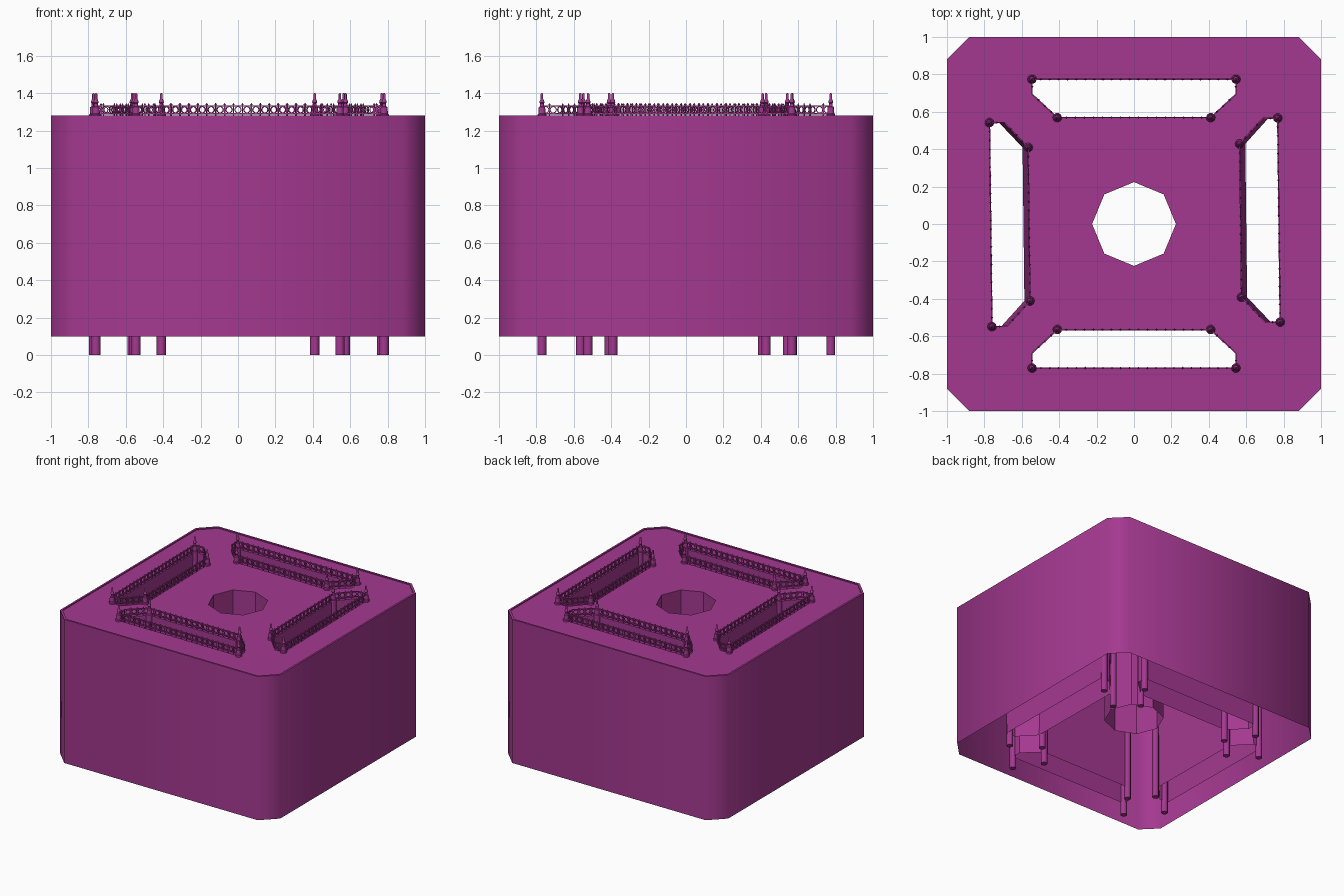
import bpy, bmesh, math
from mathutils import Vector, Matrix
from mathutils.geometry import tessellate_polygon

if "Cube" in bpy.data.objects:
    bpy.data.objects.remove(bpy.data.objects["Cube"])

TOP, DECK, BASE = 1.28, 1.272, 0.1
mat = bpy.data.materials.new("magenta")
mat.diffuse_color = (0.37, 0.04, 0.28, 1)
mat.use_nodes = True
mat.node_tree.nodes["Principled BSDF"].inputs["Base Color"].default_value = mat.diffuse_color


def finish(bm, name, smooth=None):
    me = bpy.data.meshes.new(name)
    bm.to_mesh(me)
    bm.free()
    ob = bpy.data.objects.new(name, me)
    bpy.context.collection.objects.link(ob)
    me.materials.append(mat)
    if smooth:
        bpy.ops.object.select_all(action='DESELECT')
        ob.select_set(True)
        bpy.context.view_layer.objects.active = ob
        bpy.ops.object.shade_smooth_by_angle(angle=math.radians(smooth))
    return ob


def loft(bm, rings, cap=False):
    """Skin a stack of closed loops; cap closes both ends."""
    vs = [[bm.verts.new(p) for p in r] for r in rings]
    for a, b in zip(vs, vs[1:]):
        n = len(a)
        for i in range(n):
            j = (i + 1) % n
            bm.faces.new((a[i], a[j], b[j], b[i]))
    if cap:
        bm.faces.new(vs[0][::-1])
        bm.faces.new(vs[-1])


def at(points, z, shift=(0, 0)):
    return [Vector((p[0] + shift[0], p[1] + shift[1], z)) for p in points]


def square(r, c):
    return [(r, -r + c), (r, r - c), (r - c, r), (-r + c, r),
            (-r, r - c), (-r, -r + c), (-r + c, -r), (r - c, -r)]


def octagon(r):
    return [(r * math.cos(k * math.pi / 4), r * math.sin(k * math.pi / 4)) for k in range(8)]


# Slot outline, counter-clockwise; posts stand on the marked corners
SLOT = [(-.41, .565), (.41, .565), (.545, .69), (.545, .77), (-.545, .77), (-.545, .69)]
POSTS = (0, 1, 3, 4)
# side: turn, offset, drift of the shaft towards its lower end
SIDES = {"back": (0, (0, .004), (0, 0)),
         "left": (math.pi / 2 + .012, (.004, .006), (-.03, 0)),
         "front": (math.pi, (0, 0), (0, 0)),
         "right": (-math.pi / 2 + .012, (.005, .012), (.03, 0))}
slots = {}
for side, (turn, off, drift) in SIDES.items():
    m = Matrix.Rotation(turn, 2)
    slots[side] = [m @ Vector(p) + Vector(off) for p in SLOT]

# Outer housing: thin chamfered wall with a small lip
bm = bmesh.new()
loft(bm, [at(square(1, .12), BASE), at(square(1, .12), TOP),
          at(square(.985, .115), TOP), at(square(.985, .115), DECK)])
finish(bm, "housing_wall", 50)

# Top deck with the centre hole and four slots
loops = [at(square(.985, .115), DECK), at(octagon(.224), DECK)]
loops += [at(s, DECK) for s in slots.values()]
bm = bmesh.new()
verts = [bm.verts.new(p) for lp in loops for p in lp]
for tri in tessellate_polygon(loops):
    bm.faces.new([verts[i] for i in tri])
bmesh.ops.recalc_face_normals(bm, faces=bm.faces)
bm.normal_update()
if sum(f.normal.z for f in bm.faces) < 0:
    bmesh.ops.reverse_faces(bm, faces=bm.faces)
finish(bm, "top_deck")

# Centre shaft
bm = bmesh.new()
loft(bm, [at(octagon(.224), .29), at(octagon(.224), DECK)])
finish(bm, "centre_shaft")

# Slot shafts
for side, outline in slots.items():
    bm = bmesh.new()
    loft(bm, [at(outline, BASE, SIDES[side][2]), at(outline, DECK)])
    finish(bm, side + "_shaft")

# Corner posts: long pole with a turned, pointed finial
PROFILE = [(.025, 0), (.025, 1.285), (.020, 1.29), (.018, 1.325), (.011, 1.33),
           (.010, 1.345), (.014, 1.35), (.012, 1.36), (.007, 1.37), (.007, 1.395), (.003, 1.40)]
for side, outline in slots.items():
    bm = bmesh.new()
    for k in POSTS:
        c = outline[k]
        rings = [[(c.x + r * math.cos(i * math.pi / 5), c.y + r * math.sin(i * math.pi / 5), z)
                  for i in range(10)] for r, z in PROFILE]
        loft(bm, rings, cap=True)
    finish(bm, side + "_posts", 40)


def bar(bm, mat4, centre, size):
    bmesh.ops.create_cube(bm, size=1, matrix=mat4 @ Matrix.Translation(centre)
                          @ Matrix.Diagonal((*size, 1)))


def ring(bm, mat4, x, z, r, t):
    """Small flat-section ring standing in the fence plane."""
    n = 10
    secs = []
    for rr, y in ((r + t, -t), (r + t, t), (r - t, t), (r - t, -t), (r + t, -t)):
        secs.append([mat4 @ Vector((x + rr * math.cos(2 * math.pi * i / n), y,
                                    z + rr * math.sin(2 * math.pi * i / n))) for i in range(n)])
    loft(bm, secs)


# Railings: two rails, pointed pickets and a row of rings between them
for side, outline in slots.items():
    bm = bmesh.new()
    for k, a in enumerate(outline):
        b = outline[(k + 1) % len(outline)]
        d = b - a
        m = Matrix.Translation((a.x, a.y, 0)) @ Matrix.Rotation(math.atan2(d.y, d.x), 4, 'Z')
        length = d.length
        for z in (1.290, 1.332):
            bar(bm, m, (length / 2, 0, z), (length, .007, .006))
        n = max(1, round(length / .048))
        step = length / n
        for i in range(n):
            ring(bm, m, (i + .5) * step, 1.311, .017, .0025)
            if i:
                bar(bm, m, (i * step, 0, 1.305), (.006, .006, 2 * (1.305 - DECK)))
                bmesh.ops.create_cone(bm, segments=4, radius1=.007, radius2=0, depth=.012,
                                      cap_ends=True,
                                      matrix=m @ Matrix.Translation((i * step, 0, 1.342)))
    finish(bm, side + "_railing")
